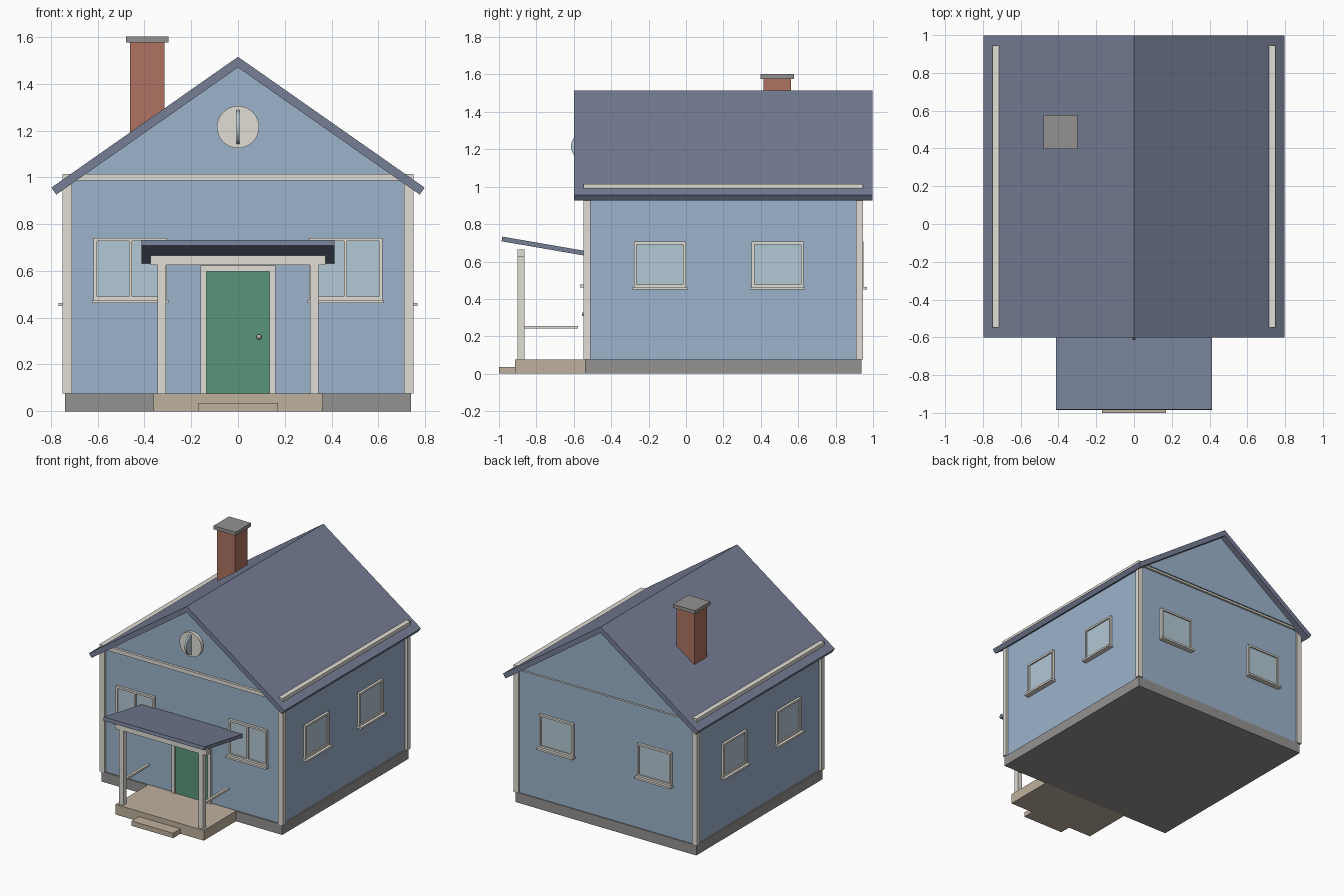
import bpy, bmesh
from math import radians
from mathutils import Matrix, Vector

if "Cube" in bpy.data.objects:
    bpy.data.objects.remove(bpy.data.objects["Cube"])


def material(name, r, g, b):
    m = bpy.data.materials.new(name)
    m.diffuse_color = (r, g, b, 1)
    m.use_nodes = True
    m.node_tree.nodes["Principled BSDF"].inputs["Base Color"].default_value = m.diffuse_color
    return m


BLUE = material("wall_blue", 0.33, 0.45, 0.60)
ROOF = material("roof_slate", 0.18, 0.21, 0.30)
TRIM = material("trim_cream", 0.75, 0.72, 0.66)
GLASS = material("glass", 0.45, 0.58, 0.66)
DOOR = material("door_green", 0.10, 0.30, 0.19)
BRICK = material("brick", 0.42, 0.17, 0.12)
STONE = material("foundation_grey", 0.30, 0.29, 0.28)
DECK = material("porch_tan", 0.52, 0.44, 0.34)
METAL = material("knob_metal", 0.45, 0.43, 0.40)


def finish(name, bm, mat):
    bmesh.ops.recalc_face_normals(bm, faces=bm.faces[:])
    me = bpy.data.meshes.new(name)
    bm.to_mesh(me)
    bm.free()
    me.materials.append(mat)
    ob = bpy.data.objects.new(name, me)
    bpy.context.collection.objects.link(ob)
    return ob


def boxes(name, mat, *bounds, place=Matrix()):
    """One object made of boxes given as (x0, x1, y0, y1, z0, z1)."""
    bm = bmesh.new()
    for x0, x1, y0, y1, z0, z1 in bounds:
        mid = Vector((x0 + x1, y0 + y1, z0 + z1)) / 2
        size = Matrix.Diagonal((x1 - x0, y1 - y0, z1 - z0, 1))
        bmesh.ops.create_cube(bm, size=1, matrix=place @ Matrix.Translation(mid) @ size)
    return finish(name, bm, mat)


def extrude(name, mat, points, direction):
    """Closed profile swept along a direction."""
    bm = bmesh.new()
    face = bm.faces.new([bm.verts.new(p) for p in points])
    new = bmesh.ops.extrude_face_region(bm, geom=[face])["geom"]
    verts = [v for v in new if isinstance(v, bmesh.types.BMVert)]
    bmesh.ops.translate(bm, verts=verts, vec=direction)
    return finish(name, bm, mat)


def disc(name, mat, radius, depth, centre, axis):
    bm = bmesh.new()
    place = Matrix.Translation(centre) @ Matrix.Rotation(radians(90), 4, axis)
    bmesh.ops.create_cone(bm, cap_ends=True, segments=32, radius1=radius,
                          radius2=radius, depth=depth, matrix=place)
    ob = finish(name, bm, mat)
    smooth(ob)
    return ob


def smooth(ob):
    bpy.context.view_layer.objects.active = ob
    ob.select_set(True)
    bpy.ops.object.shade_smooth_by_angle(angle=radians(30))
    ob.select_set(False)


def window(name, x, y, turn, w, z0, z1, mullion=False):
    """Window facing -y before being turned; (x, y) lies on the wall face."""
    place = Matrix.Translation((x, y, 0)) @ Matrix.Rotation(radians(turn), 4, "Z")
    h, b, f = w / 2, 0.014, -0.018
    bars = [(-h, -h + b, f, 0.005, z0, z1), (h - b, h, f, 0.005, z0, z1),
            (-h + b, h - b, f, 0.005, z1 - b, z1), (-h + b, h - b, f, 0.005, z0, z0 + b)]
    if mullion:
        bars.append((-0.006, 0.006, f, 0.005, z0 + b, z1 - b))
    boxes(name + "_frame", TRIM, *bars, place=place)
    boxes(name + "_glass", GLASS, (-h + b, h - b, -0.008, 0.005, z0 + b, z1 - b), place=place)
    boxes(name + "_sill", TRIM, (-h - 0.008, h + 0.008, -0.038, 0.005, z0 - 0.014, z0), place=place)


# Foundation, walls and gables
boxes("foundation", STONE, (-0.74, 0.74, -0.54, 0.937, 0, 0.075))
boxes("walls", BLUE, (-0.73, 0.73, -0.53, 0.93, 0.075, 1.0))
for name, y in (("front_gable", -0.53), ("back_gable", 0.928)):
    extrude(name, BLUE, [(-0.73, y, 1.0), (0.73, y, 1.0), (0, y, 1.514)], (0, 0.027, 0))

# Roof slabs
for name, s in (("right_roof", 1), ("left_roof", -1)):
    extrude(name, ROOF, [(0, -0.6, 1.515), (s * 0.798, -0.6, 0.956),
                         (s * 0.777, -0.6, 0.926), (0, -0.6, 1.47)], (0, 1.598, 0))

# Corner boards and eave trim
boxes("corner_boards", TRIM, *[(x, x + 0.04, y, y + 0.036, 0.075, 0.986)
                               for x in (-0.75, 0.71) for y in (-0.547, 0.909)])
boxes("eave_trim", TRIM, (-0.75, -0.71, -0.548, 0.946, 0.986, 1.015),
      (0.71, 0.75, -0.548, 0.946, 0.986, 1.015))
boxes("gable_trim", TRIM, (-0.71, 0.71, -0.548, -0.512, 0.986, 1.015),
      (-0.71, 0.71, 0.91, 0.946, 0.986, 1.015))

# Round attic window with its crosswise pane
disc("attic_window_frame", TRIM, 0.09, 0.03, (0, -0.54, 1.215), "X")
disc("attic_window_pane", GLASS, 0.075, 0.014, (0, -0.54, 1.215), "Y")

# Windows on all four walls
for side, s in (("left", -1), ("right", 1)):
    window("front_%s_window" % side, s * 0.46, -0.53, 0, 0.314, 0.476, 0.741, True)
    window("back_%s_window" % side, s * 0.4, 0.93, 180, 0.278, 0.463, 0.706)
    for n, y in (("front", -0.14), ("rear", 0.49)):
        window("%s_side_%s_window" % (side, n), s * 0.73, y, s * 90, 0.278, 0.463, 0.706)

# Door
boxes("door", DOOR, (-0.134, 0.134, -0.54, -0.525, 0.075, 0.597))
boxes("door_frame", TRIM, (-0.16, -0.134, -0.548, -0.525, 0.075, 0.597),
      (0.134, 0.16, -0.548, -0.525, 0.075, 0.597),
      (-0.16, 0.16, -0.548, -0.525, 0.597, 0.624))
bm = bmesh.new()
bmesh.ops.create_uvsphere(bm, u_segments=16, v_segments=8, radius=0.011,
                          matrix=Matrix.Translation((0.09, -0.546, 0.318)))
smooth(finish("door_knob", bm, METAL))

# Porch
boxes("porch_floor", DECK, (-0.361, 0.361, -0.915, -0.54, 0, 0.075))
boxes("porch_step", DECK, (-0.17, 0.17, -1.0, -0.915, 0, 0.036))
for side, s in (("left", -1), ("right", 1)):
    x = s * 0.326
    boxes(side + "_porch_post", TRIM, (x - 0.018, x + 0.018, -0.9, -0.864, 0.075, 0.626))
    boxes(side + "_porch_rail", TRIM, (x - 0.009, x + 0.009, -0.864, -0.577, 0.241, 0.256))
boxes("porch_beam", TRIM, (-0.375, 0.375, -0.901, -0.863, 0.626, 0.665))
extrude("porch_roof", ROOF, [(-0.412, -0.982, 0.733), (-0.412, -0.53, 0.655),
                             (-0.412, -0.534, 0.63), (-0.412, -0.986, 0.708)], (0.824, 0, 0))

# Chimney
boxes("chimney", BRICK, (-0.461, -0.315, 0.415, 0.561, 1.05, 1.576))
boxes("chimney_cap", STONE, (-0.478, -0.298, 0.398, 0.578, 1.576, 1.602))
